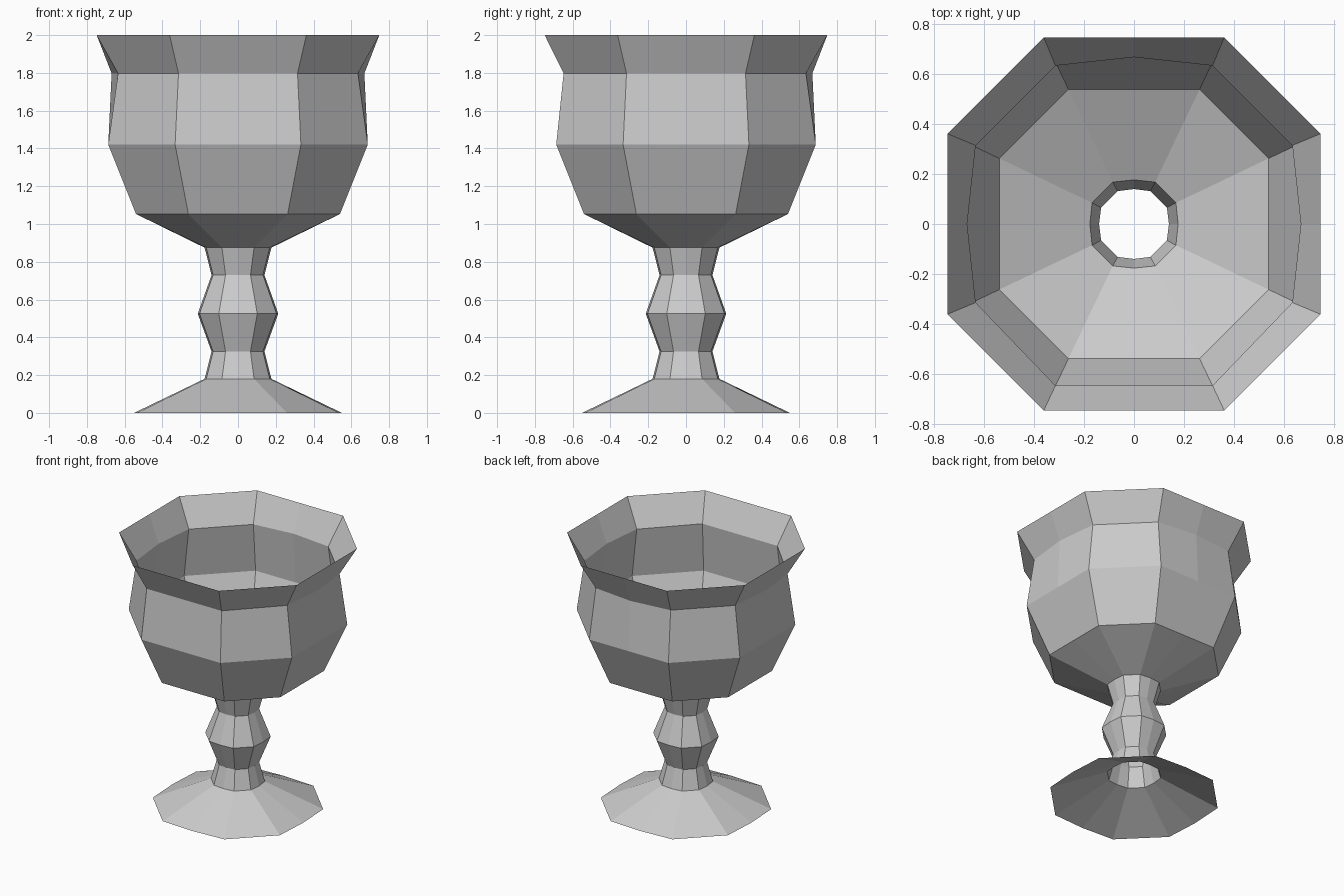
import bpy

cube = bpy.data.objects.get("Cube")
if cube:
    bpy.data.objects.remove(cube, do_unlink=True)

grey = bpy.data.materials.new("plain grey")
grey.use_nodes = True
tone = (0.6, 0.6, 0.6, 1)
grey.diffuse_color = tone
grey.node_tree.nodes["Principled BSDF"].inputs["Base Color"].default_value = tone


def ring(z, mid, near, far, front=None):
    """Chamfered square: four side midpoints and eight corners, anticlockwise."""
    points = []
    x, y = 1, 0
    for side in range(4):
        for along, out in ((-near, far), (0, mid), (near, far)):
            if front and side == 3:
                out = front
            points.append((x * out - y * along, y * out + x * along, z))
        x, y = -y, x
    return points


def shell(name, rings):
    """Open skin through a stack of rings, listed from bottom to top."""
    n = len(rings[0])
    verts = [p for r in rings for p in r]
    faces = []
    for k in range(len(rings) - 1):
        for i in range(n):
            a, b = k * n + i, k * n + (i + 1) % n
            faces.append((a, b, b + n, a + n))
    mesh = bpy.data.meshes.new(name)
    mesh.from_pydata(verts, [], faces)
    mesh.materials.append(grey)
    obj = bpy.data.objects.new(name, mesh)
    bpy.context.collection.objects.link(obj)
    return obj


# Rings shared by neighbouring parts
collar_low = ring(0.18, 0.177, 0.085, 0.168)
collar_high = ring(0.875, 0.177, 0.085, 0.168)

# Flared foot, open underneath
shell("foot", [ring(0, 0.55, 0.26, 0.535), collar_low])

# Hollow stem with a central knop
shell("stem", [
    collar_low,
    ring(0.325, 0.14, 0.066, 0.132),
    ring(0.525, 0.213, 0.102, 0.204),
    ring(0.73, 0.14, 0.066, 0.132),
    collar_high,
])

# Bowl with a pinched neck and flared rim
shell("bowl", [
    collar_high,
    ring(1.053, 0.54, 0.263, 0.54),
    ring(1.42, 0.687, 0.333, 0.687),
    ring(1.797, 0.669, 0.315, 0.635, front=0.648),
    ring(2, 0.748, 0.362, 0.748),
])
